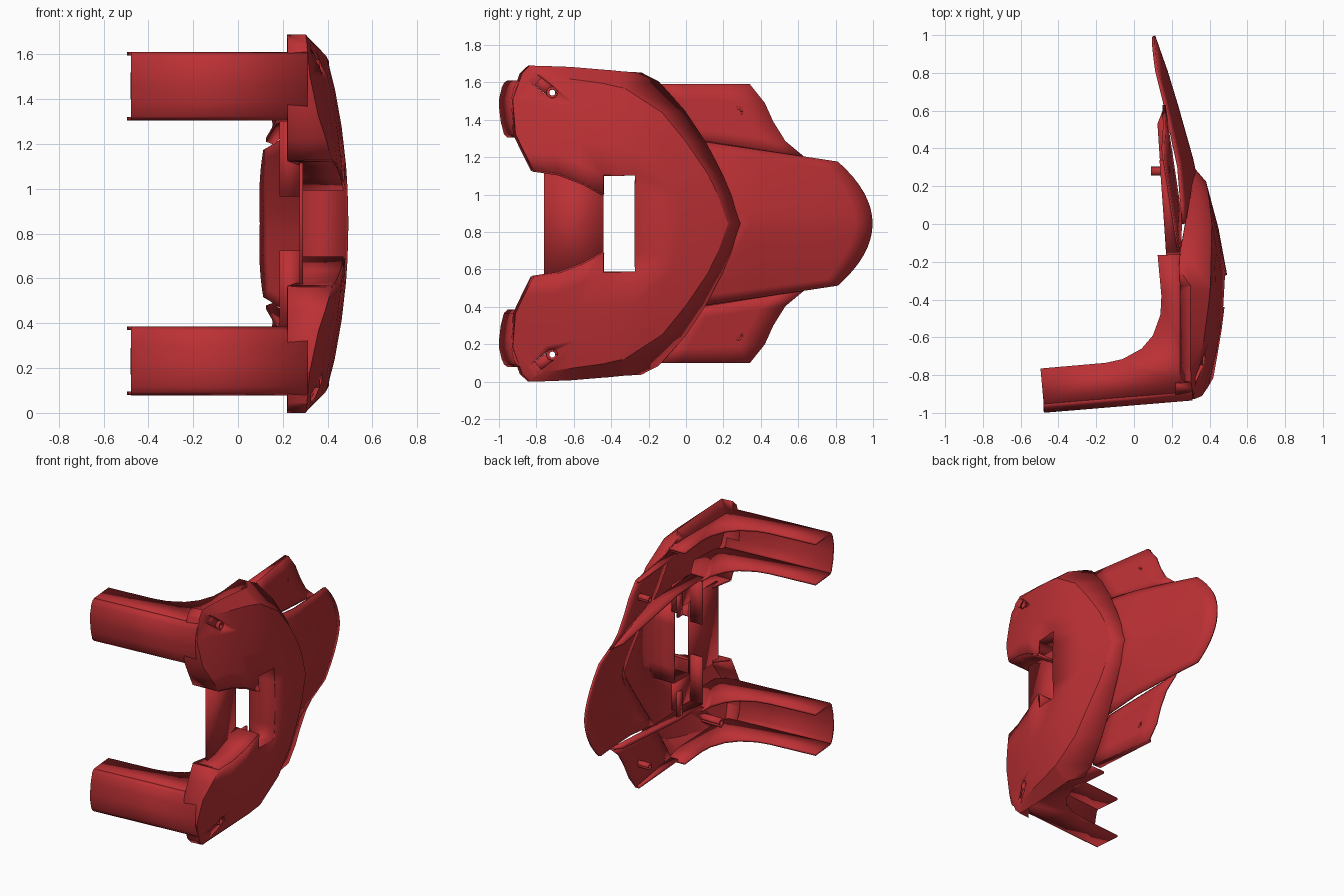
import bpy, bmesh, math

if "Cube" in bpy.data.objects:
    bpy.data.objects.remove(bpy.data.objects["Cube"])

MID = 0.845                       # the model mirrors about this height
red = bpy.data.materials.new("red_plastic")
red.diffuse_color = (0.5, 0.03, 0.035, 1)
red.use_nodes = True
red.node_tree.nodes["Principled BSDF"].inputs["Base Color"].default_value = red.diffuse_color


def interp(v, table):
    if v <= table[0][0]:
        return table[0][1]
    for (a, fa), (b, fb) in zip(table, table[1:]):
        if v <= b:
            return fa + (fb - fa) * (v - a) / (b - a)
    return table[-1][1]


def sheet(name, verts, faces, thick=0.016, offset=0.0):
    """Surface in (x, y, height from middle), mirrored in height and thickened."""
    me = bpy.data.meshes.new(name)
    me.from_pydata(verts, [], faces)
    bm = bmesh.new()
    bm.from_mesh(me)
    bmesh.ops.delete(bm, geom=[v for v in bm.verts if not v.link_faces], context='VERTS')
    bm.to_mesh(me)
    bm.free()
    ob = bpy.data.objects.new(name, me)
    bpy.context.collection.objects.link(ob)
    ob.location.z = MID
    me.materials.append(red)
    m = ob.modifiers.new("mirror", 'MIRROR')
    m.use_axis = (False, False, True)
    m.merge_threshold = 0.0005
    if thick:
        s = ob.modifiers.new("thickness", 'SOLIDIFY')
        s.thickness, s.offset = thick, offset
    bpy.ops.object.select_all(action='DESELECT')
    ob.select_set(True)
    bpy.context.view_layer.objects.active = ob
    bpy.ops.object.shade_smooth_by_angle(angle=math.radians(22))
    return ob


def grid(name, rows, skip=lambda i, j: False, thick=0.016):
    n = len(rows[0])
    faces = [(i*n + j, i*n + j + 1, (i+1)*n + j + 1, (i+1)*n + j)
             for i in range(len(rows) - 1) for j in range(n - 1) if not skip(i, j)]
    return sheet(name, [p for r in rows for p in r], faces, thick)


def panel(name, pts, thick=0.016):
    return sheet(name, pts, [tuple(range(len(pts)))], thick)


def tube(name, x0, x1, y, d, r, thick, n=16):
    ring = [(y + r*math.cos(k*2*math.pi/n), d + r*math.sin(k*2*math.pi/n)) for k in range(n + 1)]
    return grid(name, [[(x, a, b) for a, b in ring] for x in (x0, x1)], thick=thick)


# Main shield: rear patch and front patch given as (y, d), depth from a profile
PROFILE = [(-.92, .385), (-.82, .425), (-.6, .46), (-.44, .475), (-.27, .485), (0, .435), (.22, .375)]


def depth(y, d):
    return interp(y, PROFILE) - 0.16*d*d


# rim, crease, hole edge
rear = [((.29, 0), (.22, 0), (-.27, 0)),
        ((.235, .155), (.165, .155), (-.27, .155)),
        ((.19, .26), (.115, .26), (-.27, .26)),
        ((.10, .435), (0, .43), (-.28, .43)),
        ((-.01, .6), (-.13, .59), (-.32, .6)),
        ((-.15, .755), (-.33, .72), (-.40, .735)),
        ((-.24, .80), (-.33, .805), (-.41, .813))]
front = [((-.44, 0), (-.55, 0), (-.68, 0), (-.81, 0)),
         ((-.44, .155), (-.55, .215), (-.68, .265), (-.81, .285)),
         ((-.44, .26), (-.56, .32), (-.70, .375), (-.86, .385)),
         ((-.44, .43), (-.57, .45), (-.73, .48), (-.905, .48)),
         ((-.44, .6), (-.58, .62), (-.75, .65), (-.92, .66)),
         ((-.44, .745), (-.62, .77), (-.76, .79), (-.87, .80)),
         ((-.44, .815), (-.62, .83), (-.76, .835), (-.835, .837))]
rows = []
for i, (r, f) in enumerate(zip(rear, front)):
    rim, crease, edge = r
    mid = [(crease[k] + edge[k]) / 2 for k in (0, 1)]
    row = [(.315 - .12*rim[1]**2, *rim)]
    for y, d in (crease, mid, edge, *f):
        row.append((.30 if i == 6 else depth(y, d), y, d))
    y, d = f[-1]
    row.append((.22, y - .012, d))
    rows.append(row)
rows.append([(.25 if j < 8 else .22, y, .762) for j, (x, y, d) in enumerate(rows[-1])])
shield = grid("shield", rows, lambda i, j: (j == 3 and i < 2) or (j > 3 and i < 1))

# Slanted screw slot cut through each shield corner
a0 = math.atan2(.10, -.13)
cap = [(-.715 + .028*math.cos(a0 + t), .70 + .028*math.sin(a0 + t))
       for t in [math.pi/2 + k*math.pi/8 for k in range(9)]]
cap += [(cap[-1][0] - .12, cap[-1][1] + .092), (cap[0][0] - .12, cap[0][1] + .092)]
n = len(cap)
cutter = sheet("slot_cutter", [(x, y, d) for x in (.325, .6) for y, d in cap],
               [tuple(range(n))[::-1], tuple(range(n, 2*n))] +
               [(k, (k+1) % n, (k+1) % n + n, k + n) for k in range(n)], 0)
bm = bmesh.new()
bm.from_mesh(cutter.data)
bmesh.ops.recalc_face_normals(bm, faces=bm.faces)
bm.to_mesh(cutter.data)
bm.free()
cutter.hide_render = True
b = shield.modifiers.new("slot", 'BOOLEAN')
b.operation, b.solver, b.object = 'DIFFERENCE', 'EXACT', cutter
bpy.context.view_layer.objects.active = shield
for m in [m.name for m in shield.modifiers if m.type in {'MIRROR', 'SOLIDIFY', 'BOOLEAN'}]:
    shield.modifiers.move(shield.modifiers.find(m), len(shield.modifiers) - 1)
for m in ("mirror", "thickness", "slot"):
    bpy.ops.object.modifier_apply(modifier=m)
bpy.data.objects.remove(cutter)
tube("screw_boss", .22, .365, -.715, .70, .024, .016)
panel("slot_floor", [(.345, -.745, .69), (.345, -.71, .735), (.30, -.80, .81), (.30, -.845, .765)], .008)

# Recess walls around the mouth opening and the window
edge = rows[1][4:]
grid("recess_wall", [edge, [(.225 if j > 2 else .28, y, d) for j, (x, y, d) in enumerate(edge)]])
path = [rows[0][3], rows[1][3], rows[2][3], rows[2][4], rows[1][4]]
grid("window_wall", [path[:4], [(.28, y, d) for x, y, d in path[:4]]], thick=0.01)
panel("mouth_plate", [(.283, -.76, 0), (.283, -.44, 0), (.283, -.44, .285), (.283, -.76, .285)])
panel("window_frame", [(.283, -.44, .26), (.283, -.25, .26), (.283, -.25, .45), (.283, -.44, .45)])
panel("cross_tab", [(.185, -.45, .12), (.28, -.45, .12), (.28, -.45, .455), (.185, -.45, .455)], .02)
panel("cross_step", [(.185, -.2, .27), (.20, -.2, .27), (.20, -.2, .45), (.185, -.2, .45)], .05)

# Arms: curved side walls joined by a rounded front face
curve = [(-.495, -.765), (-.15, -.735), (-.06, -.715), (.04, -.66), (.10, -.59), (.14, -.48), (.145, -.38)]


def front_y(x):
    return .065 * (x + .485) / .785


outer = curve + [(.125, -.165), (.25, -.16), (.29, -.3), (.31, -.72), (.31, -.83),
                 (.28, -.955 + front_y(.28)), (-.478, -.955)]
inner = curve + [(.16, -.44), (.27, -.44), (.36, -.6), (.35, -.83),
                 (.29, -.955 + front_y(.29)), (-.478, -.955)]
panel("arm_outer_wall", [(x, y, .757) for x, y in outer])
panel("arm_inner_wall", [(x, y, .468) for x, y in inner])
section = [(-.95, .466), (-.967, .482), (-.983, .545), (-.992, .62), (-.992, .665),
           (-.978, .725), (-.967, .748), (-.95, .76)]
grid("arm_front", [[(x, y + front_y(x), d) for y, d in section] for x in (-.478, .31)])

# Rear tongue: shallow arched blade with a rounded tip
CX = [(0, .36), (.3, .318), (.63, .225), (.81, .17), (1, .103)]
WIDTH = [(0, .45), (.63, .357), (.81, .33)]
DROP = [(0, .10), (.63, .06), (.81, .05)]
tongue = []
for k in range(9):
    u = k / 8
    y0, y1 = .25 - .25*u, .995 - .185*u*u
    line = []
    for s in range(9):
        y = y0 + (y1 - y0)*s/8
        line.append((interp(y, CX) - interp(y, DROP)*u**1.5, y, u*interp(y, WIDTH)))
    tongue.append(line)
grid("tongue", tongue)

# Side wings with scooped rear corners, flanges and pegs
starts = [(.05, .45), (-.03, .52), (-.08, .6), (-.12, .67), (-.15, .745)]
ends = [(.63, .357), (.53, .44), (.465, .545), (.42, .645), (.34, .745)]
wing = []
for i, (s, e) in enumerate(zip(starts, ends)):
    t = i / 4
    line = []
    for k in range(5):
        y, d = (s[q] + (e[q] - s[q])*k/4 for q in (0, 1))
        line.append(((.252 - .15*y)*(1 - t) + (.208 - .155*y)*t, y, d))
    wing.append(line)
grid("wing", wing)
panel("wing_flange", [(.23, -.15, .738), (.155, .34, .738), (.135, .34, .738), (.17, -.15, .738)])
panel("tongue_rail", [(.27, -.44, .455), (.245, .05, .45), (.16, .62, .36),
                      (.125, .53, .373), (.17, -.15, .45), (.18, -.44, .455)])
tube("wing_peg", .09, .19, .28, .6, .018, .012)
